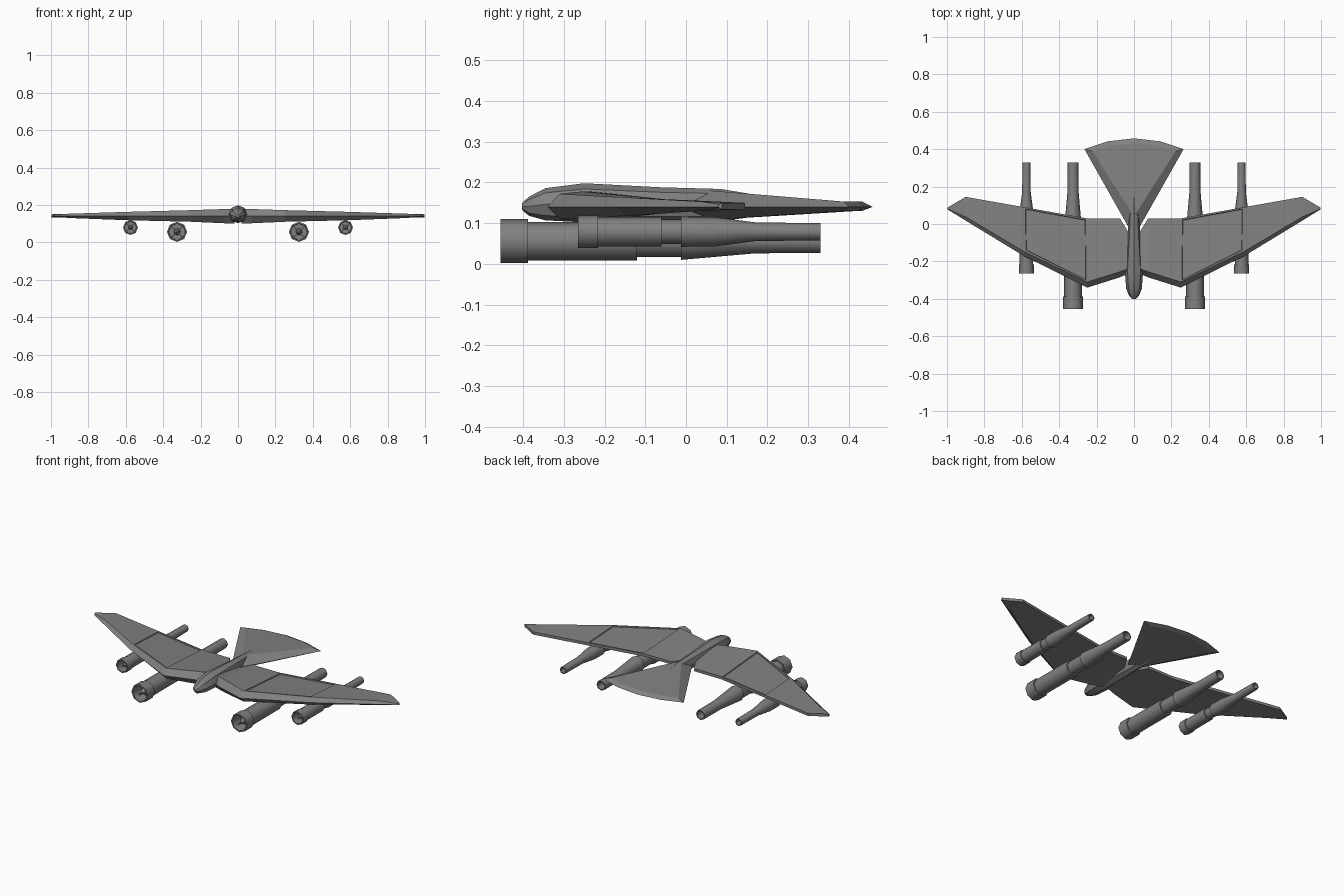
import bpy, bmesh, math
from mathutils import Vector

if "Cube" in bpy.data.objects:
    bpy.data.objects.remove(bpy.data.objects["Cube"])

grey = bpy.data.materials.new("hull grey")
grey.use_nodes = True
GREY = (0.22, 0.22, 0.22, 1)
grey.diffuse_color = GREY
grey.node_tree.nodes["Principled BSDF"].inputs["Base Color"].default_value = GREY


def finish(bm, name, smooth=None):
    bmesh.ops.recalc_face_normals(bm, faces=bm.faces)
    mesh = bpy.data.meshes.new(name)
    bm.to_mesh(mesh)
    bm.free()
    mesh.materials.append(grey)
    obj = bpy.data.objects.new(name, mesh)
    bpy.context.collection.objects.link(obj)
    if smooth:
        bpy.ops.object.select_all(action="DESELECT")
        obj.select_set(True)
        bpy.context.view_layer.objects.active = obj
        bpy.ops.object.shade_smooth_by_angle(angle=math.radians(smooth))
    return obj


def loft(bm, rings, close=False):
    """Skin a list of rings; cap the ends, or join the last ring to the first."""
    loops = [[bm.verts.new(p) for p in ring] for ring in rings]
    n = len(loops[0])
    pairs = list(zip(loops, loops[1:])) + ([(loops[-1], loops[0])] if close else [])
    skin = [[bm.faces.new((a[i], a[(i + 1) % n], b[(i + 1) % n], b[i]))
             for i in range(n)] for a, b in pairs]
    if not close:
        bm.faces.new(loops[0])
        bm.faces.new(loops[-1])
    return skin


def ring(x, y, z, rx, rz, n=8):
    turns = [2 * math.pi * i / n for i in range(n)]
    return [(x + rx * math.sin(a), y, z + rz * math.cos(a)) for a in turns]


# Fuselage: y, half width, bottom, top
body = [(-0.402, 0.008, 0.132, 0.15), (-0.385, 0.026, 0.118, 0.165),
        (-0.345, 0.042, 0.107, 0.186), (-0.25, 0.049, 0.102, 0.198),
        (-0.06, 0.034, 0.104, 0.188), (0.085, 0.026, 0.105, 0.184),
        (0.2, 0.012, 0.12, 0.165)]
bm = bmesh.new()
loft(bm, [ring(0, y, (lo + hi) / 2, w, (hi - lo) / 2) for y, w, lo, hi in body])
finish(bm, "fuselage", 30)

# Wings: x, leading edge y, trailing edge y, top, bottom, bevel width
stations = [(0.02, -0.26, -0.06, 0.178, 0.102, 0.025),
            (0.075, -0.285, 0.03, 0.178, 0.102, 0.03),
            (0.25, -0.34, 0.03, 0.172, 0.11, 0.03),
            (0.588, -0.172, 0.09, 0.163, 0.118, 0.025),
            (0.9, 0.018, 0.145, 0.153, 0.13, 0.02),
            (0.997, 0.078, 0.088, 0.146, 0.138, 0.003)]
for side, label in ((1, "left"), (-1, "right")):
    bm = bmesh.new()
    rings = [[(side * x, le, 0.14), (side * x, le + bev, top), (side * x, te, 0.15),
              (side * x, te, 0.134), (side * x, le + bev, low)]
             for x, le, te, top, low, bev in stations]
    skin = loft(bm, rings)
    bmesh.ops.recalc_face_normals(bm, faces=bm.faces)
    # Recessed panel on the upper surface
    panel = [skin[2][1]]
    bmesh.ops.inset_individual(bm, faces=panel, thickness=0.012)
    bmesh.ops.inset_individual(bm, faces=panel, thickness=0.003, depth=-0.005)
    finish(bm, label + "_wing")

# Tail fan: bevelled plates above and below a thin rim
rim = [(0.022, -0.03), (0.265, 0.4), (0.14, 0.442), (0, 0.458)]
face = [(0.012, 0.06), (0.222, 0.388), (0.125, 0.42), (0, 0.432)]
tops = (0.18, 0.153, 0.153, 0.153)
lows = (0.108, 0.13, 0.13, 0.13)


def mirrored(points, heights):
    half = [(x, y, z) for (x, y), z in zip(points, heights)]
    return half + [(-x, y, z) for x, y, z in reversed(half[:-1])]


bm = bmesh.new()
loft(bm, [mirrored(face, lows), mirrored(rim, [0.14] * 4), mirrored(face, tops)])
finish(bm, "tail_fan")


# Engines: hollow turned shells with an intake hub and vanes
def engine(name, x, z, shell, r, front):
    bm = bmesh.new()
    loft(bm, [ring(x, y, z, rad, rad) for y, rad in shell], close=True)
    finish(bm, name + "_shell", 50)
    bm = bmesh.new()
    loft(bm, [ring(x, front + dy, z, k * r, k * r)
              for dy, k in ((0.015, 0.08), (0.035, 0.3), (0.07, 0.35))])
    finish(bm, name + "_hub", 50)
    bm = bmesh.new()
    for i in range(4):
        a = i * math.pi / 2 + math.pi / 4
        out = Vector((math.sin(a), 0, math.cos(a)))
        across = Vector((out.z, 0, -out.x)) * 0.003
        centre = Vector((x, front, z))
        loft(bm, [[centre + out * d * r + across * s + Vector((0, y, 0))
                   for s, y in ((-1, 0.035), (1, 0.035), (1, 0.06), (-1, 0.06))]
                  for d in (0.2, 0.85)])
    finish(bm, name + "_vanes")


large = [(-0.385, 0.03), (-0.385, 0.044), (-0.455, 0.046), (-0.455, 0.054),
         (-0.388, 0.054), (-0.388, 0.047), (-0.12, 0.047), (-0.12, 0.039),
         (-0.012, 0.039), (-0.012, 0.046), (0.17, 0.03), (0.33, 0.029),
         (0.33, 0.023), (0.25, 0.02), (0.25, 0.003), (-0.38, 0.003)]
small = [(-0.215, 0.02), (-0.215, 0.032), (-0.265, 0.033), (-0.265, 0.04),
         (-0.216, 0.04), (-0.216, 0.036), (-0.06, 0.036), (-0.06, 0.03),
         (-0.012, 0.03), (-0.012, 0.037), (0.07, 0.036), (0.17, 0.023),
         (0.33, 0.021), (0.33, 0.016), (0.27, 0.014), (0.27, 0.003), (-0.21, 0.003)]
for side, label in ((1, "left"), (-1, "right")):
    engine(label + "_inner_engine", side * 0.326, 0.056, large, 0.05, -0.455)
    engine(label + "_outer_engine", side * 0.575, 0.079, small, 0.037, -0.265)
